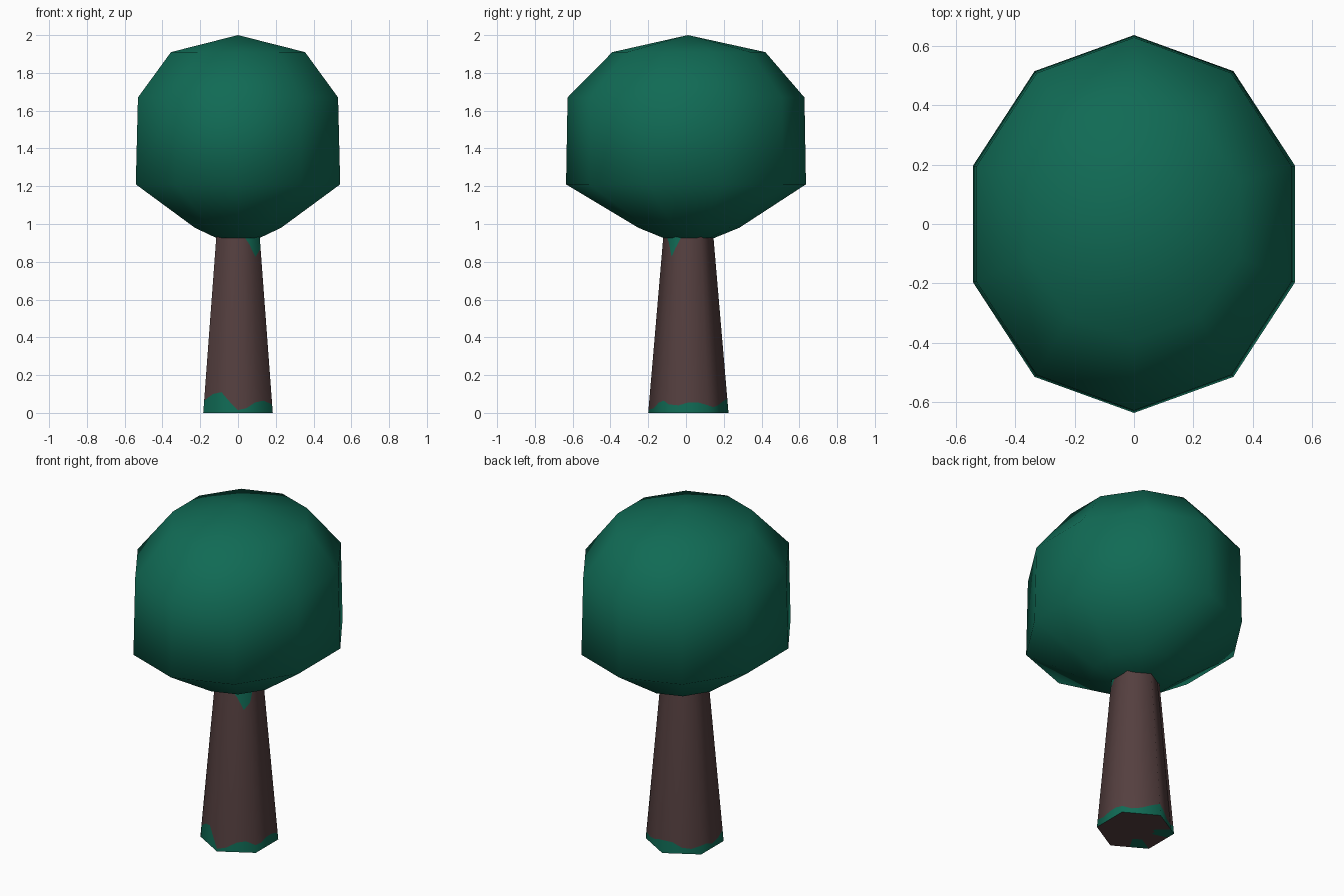
import bpy, math
from mathutils import Vector

if "Cube" in bpy.data.objects:
    bpy.data.objects.remove(bpy.data.objects["Cube"])


def material(name, rgb):
    m = bpy.data.materials.new(name)
    m.diffuse_color = (*rgb, 1)
    m.use_nodes = True
    m.node_tree.nodes["Principled BSDF"].inputs["Base Color"].default_value = m.diffuse_color
    return m


GREEN = material("leaf green", (0.0053, 0.145, 0.090))
BARK = material("bark brown", (0.090, 0.050, 0.050))


def make(name, verts, faces, mats, idx=None):
    me = bpy.data.meshes.new(name)
    me.from_pydata(verts, [], faces)
    for m in mats:
        me.materials.append(m)
    for i, p in enumerate(me.polygons):
        p.use_smooth = True
        p.material_index = idx[i] if idx else 0
    me.update()
    ob = bpy.data.objects.new(name, me)
    bpy.context.collection.objects.link(ob)
    return ob


# Crown: ten-sided rings (z, x radius, y radius, y centre) under a pointed top
rings = [(0.925, 0.118, 0.132, 0.015), (0.98, 0.24, 0.267, 0.015),
         (1.21, 0.569, 0.635, 0.0), (1.67, 0.557, 0.627, 0.0),
         (1.91, 0.373, 0.405, 0.015)]
N = 10
verts = [(rx * math.cos(a), cy + ry * math.sin(a), z)
         for z, rx, ry, cy in rings
         for a in (math.radians(90 + 36 * k) for k in range(N))]
faces = [(r * N + k, r * N + (k + 1) % N, (r + 1) * N + (k + 1) % N, (r + 1) * N + k)
         for r in range(len(rings) - 1) for k in range(N)]
verts.append((0, 0.01, 2.0))
last = (len(rings) - 1) * N
faces += [(last + k, last + (k + 1) % N, len(verts) - 1) for k in range(N)]
faces.append(tuple(reversed(range(N))))
make("crown", verts, faces, [GREEN])

# Trunk: tapered hexagon, each side split in four columns for the moss patches
CY, R0, R1, H = 0.0125, 0.2126, 0.132, 0.94
moss = [.01, .04, .07, .06, .03, .05, .06, .05, .03, .03, .05, .07,
        .08, .05, .02, .04, .06, .03, .02, .05, .08, .12, .10, .02]
hang = {2: 0.09, 3: 0.14}          # moss hanging from the crown
C = len(moss)


def hexpoint(i, z, scale=1.0):
    side, f = divmod(i % C, 4)
    a, b = (math.radians(-90 + 60 * (side + d)) for d in (0, 1))
    r = (R0 + (R1 - R0) * z / H) * scale
    t = f / 4
    return (r * ((1 - t) * math.cos(a) + t * math.cos(b)),
            CY + r * ((1 - t) * math.sin(a) + t * math.sin(b)), z)


verts, faces, idx = [], [], []


def quad(points, mat):
    faces.append(tuple(range(len(verts), len(verts) + len(points))))
    verts.extend(points)
    idx.append(mat)


for i in range(C):
    # Moss edges slope between neighbouring columns
    a0, b0 = [(moss[j - 1] + moss[j % C]) / 2 for j in (i, i + 1)]
    a1, b1 = [H - (hang.get(j - 1, 0) + hang.get(j, 0)) / 2 for j in (i, i + 1)]
    quad([hexpoint(i, 0), hexpoint(i + 1, 0), hexpoint(i + 1, b0), hexpoint(i, a0)], 1)
    quad([hexpoint(i, a0), hexpoint(i + 1, b0), hexpoint(i + 1, b1), hexpoint(i, a1)], 0)
    if a1 < H and b1 < H:
        quad([hexpoint(i, a1), hexpoint(i + 1, b1), hexpoint(i + 1, H), hexpoint(i, H)], 1)
    elif a1 < H:
        quad([hexpoint(i, a1), hexpoint(i + 1, H), hexpoint(i, H)], 1)
    elif b1 < H:
        quad([hexpoint(i, H), hexpoint(i + 1, b1), hexpoint(i + 1, H)], 1)
    # Underside: mossy outer rim in places, bark centre
    quad([hexpoint(i + 1, 0), hexpoint(i, 0), hexpoint(i, 0, .5), hexpoint(i + 1, 0, .5)],
         1 if i >= 12 and i % 5 < 2 else 0)
    quad([hexpoint(i + 1, 0, .5), hexpoint(i, 0, .5), (0, CY, 0)], 0)

trunk = make("trunk", verts, faces, [BARK, GREEN], idx)

# Round shading on the sides, flat shading underneath
me = trunk.data
normals = [None] * len(me.loops)
for p in me.polygons:
    for li in p.loop_indices:
        co = me.vertices[me.loops[li].vertex_index].co
        if p.normal.z < -0.5:
            normals[li] = Vector((0, 0, -1))
        else:
            normals[li] = Vector((co.x, co.y - CY, 0.015)).normalized()
me.normals_split_custom_set(normals)
